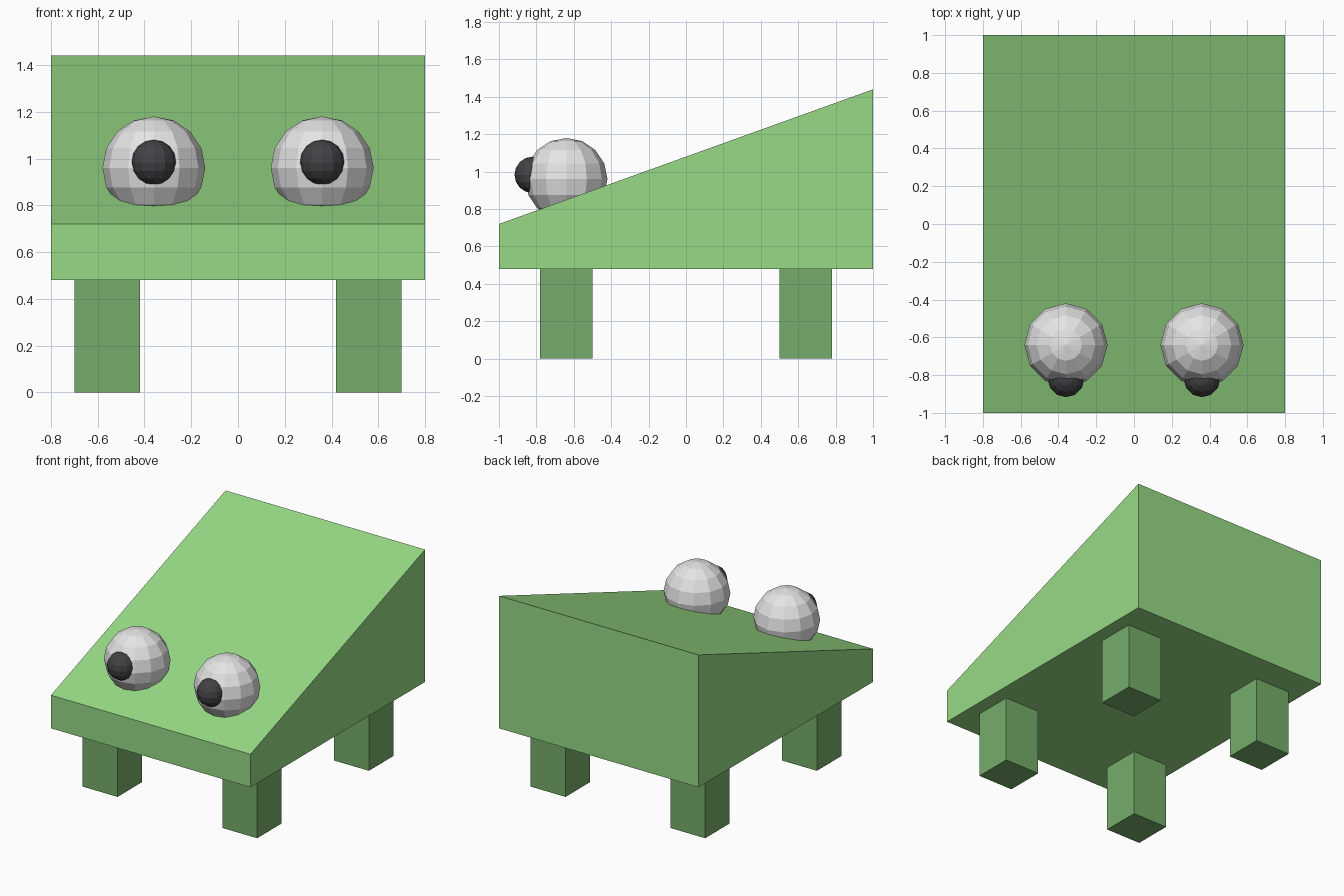
import bpy, bmesh
from mathutils import Matrix

if "Cube" in bpy.data.objects:
    bpy.data.objects.remove(bpy.data.objects["Cube"])


def material(name, rgb):
    m = bpy.data.materials.new(name)
    m.diffuse_color = (*rgb, 1)
    m.use_nodes = True
    m.node_tree.nodes["Principled BSDF"].inputs["Base Color"].default_value = m.diffuse_color
    return m


BODY = material("light green", (0.31, 0.70, 0.235))
LEG = material("dark green", (0.18, 0.42, 0.145))
WHITE = material("eye white", (0.78, 0.78, 0.78))
BLACK = material("pupil black", (0.055, 0.055, 0.06))


def finish(name, bm, mat):
    bmesh.ops.recalc_face_normals(bm, faces=bm.faces)
    me = bpy.data.meshes.new(name)
    bm.to_mesh(me)
    bm.free()
    me.materials.append(mat)
    ob = bpy.data.objects.new(name, me)
    bpy.context.collection.objects.link(ob)
    return ob


def box(name, center, size, mat):
    bm = bmesh.new()
    bmesh.ops.create_cube(bm, size=1, matrix=Matrix.Translation(center) @ Matrix.Diagonal((*size, 1)))
    return finish(name, bm, mat)


def ball(name, center, radius, mat):
    bm = bmesh.new()
    bmesh.ops.create_uvsphere(bm, u_segments=12, v_segments=8, radius=radius,
                              matrix=Matrix.Translation(center))
    return finish(name, bm, mat)


# Wedge body: side profile extruded across the width
bm = bmesh.new()
profile = [(-1, 0.48), (1, 0.48), (1, 1.44), (-1, 0.72)]
side = bm.faces.new([bm.verts.new((-0.8, y, z)) for y, z in profile])
ext = bmesh.ops.extrude_face_region(bm, geom=[side])
bmesh.ops.translate(bm, vec=(1.6, 0, 0),
                    verts=[v for v in ext["geom"] if isinstance(v, bmesh.types.BMVert)])
finish("body", bm, BODY)

for s, label in ((-1, "left"), (1, "right")):
    # Legs
    for y, end in ((-0.64, "front"), (0.64, "back")):
        box(f"{end}_{label}_leg", (0.56 * s, y, 0.24), (0.28, 0.28, 0.48), LEG)
    # Eyes
    ball(f"{label}_eye", (0.36 * s, -0.64, 0.96), 0.22, WHITE)
    ball(f"{label}_pupil", (0.36 * s, -0.82, 0.983), 0.097, BLACK)
